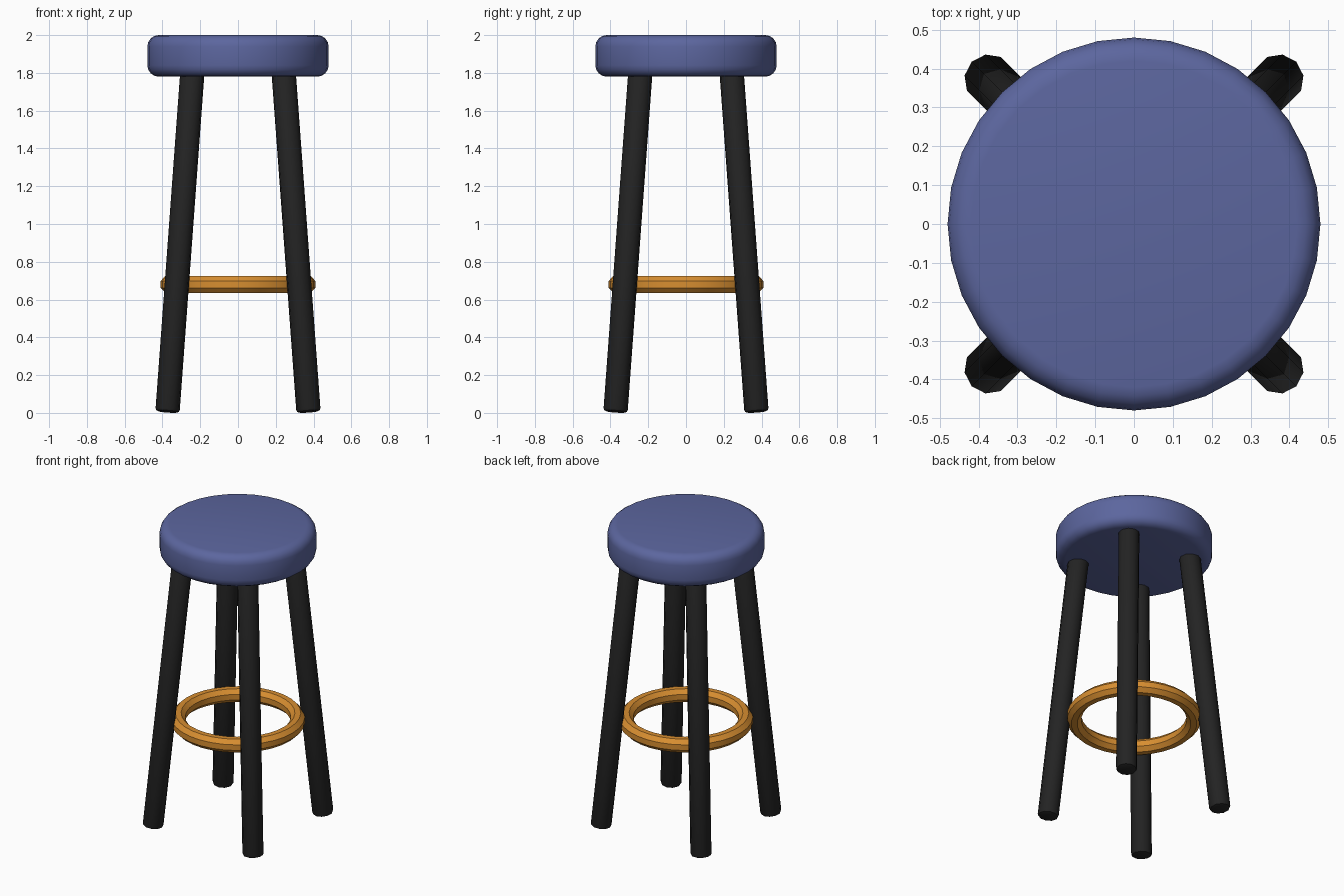
import bpy, math
from mathutils import Vector, Matrix

if "Cube" in bpy.data.objects:
    bpy.data.objects.remove(bpy.data.objects["Cube"])


def material(name, rgb):
    m = bpy.data.materials.new(name)
    m.diffuse_color = (*rgb, 1)
    m.use_nodes = True
    m.node_tree.nodes["Principled BSDF"].inputs["Base Color"].default_value = m.diffuse_color
    return m


blue = material("cushion blue", (0.107, 0.133, 0.345))
black = material("leg black", (0.017, 0.017, 0.017))
orange = material("ring orange", (0.68, 0.27, 0.03))


def finish(obj, name, mat, bevel=0, segments=2):
    obj.name = name
    obj.data.materials.append(mat)
    if bevel:
        b = obj.modifiers.new("rounded rim", 'BEVEL')
        b.width = bevel
        b.segments = segments
        b.limit_method = 'ANGLE'
        b.angle_limit = math.radians(50)
        bpy.ops.object.modifier_apply(modifier=b.name)
    bpy.ops.object.shade_smooth_by_angle(angle=math.radians(40))


# Padded round seat
bpy.ops.mesh.primitive_cylinder_add(vertices=32, radius=0.48, depth=0.22, location=(0, 0, 1.89))
finish(bpy.context.object, "seat", blue, 0.06, 4)

# Four splayed legs, each with one corner pointing outwards
foot, head = Vector((0.528, 0, 0.005)), Vector((0.34, 0, 1.82))
axis = head - foot
tilt = math.atan2(axis.x, axis.z)
for i, name in enumerate(("back_right", "back_left", "front_left", "front_right")):
    bpy.ops.mesh.primitive_cylinder_add(vertices=10, radius=0.065, depth=axis.length)
    leg = bpy.context.object
    turn = Matrix.Rotation(math.radians(45 + 90 * i), 4, 'Z')
    corner = Matrix.Rotation(math.radians(90), 4, 'Z')  # puts a vertex on the outer side
    leg.data.transform(corner @ Matrix.Identity(4))
    leg.matrix_world = turn @ Matrix.Translation((foot + head) / 2) @ Matrix.Rotation(tilt, 4, 'Y')
    finish(leg, name + "_leg", black, 0.016, 2)

# Foot ring with a flat outer band
bpy.ops.mesh.primitive_torus_add(major_radius=0.366, minor_radius=0.047, major_segments=32,
                                 minor_segments=8, location=(0, 0, 0.68))
ring = bpy.context.object
for v in ring.data.vertices:
    r = math.hypot(v.co.x, v.co.y)
    a = math.atan2(v.co.z, r - 0.366) + math.radians(22.5)  # twist the section half a step
    k = (0.366 + 0.047 * math.cos(a)) / r
    v.co = (v.co.x * k, v.co.y * k, 0.049 * math.sin(a))
finish(ring, "foot_ring", orange)
bpy.ops.object.shade_smooth()
